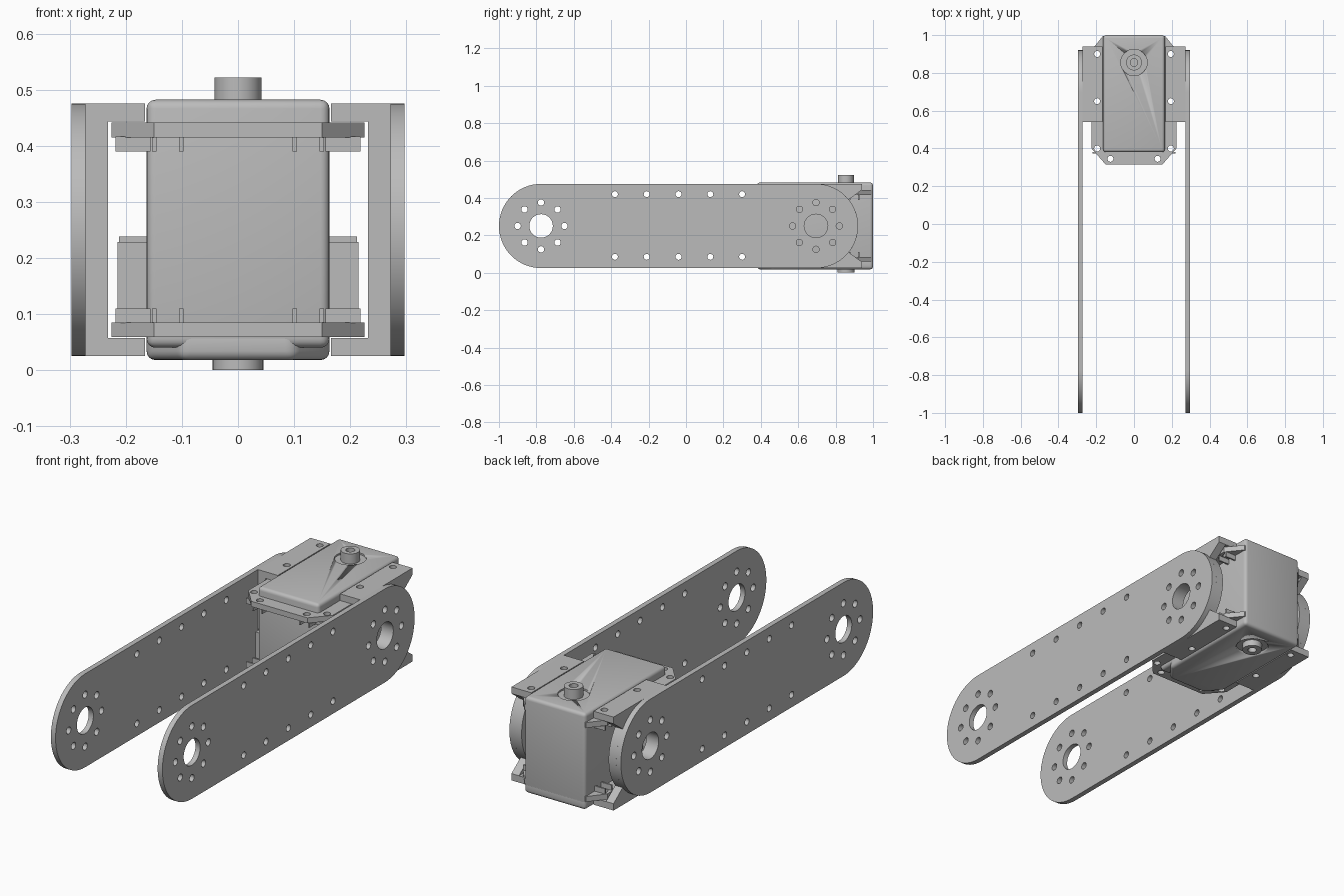
import bpy, bmesh
from math import cos, sin, pi, radians, asin
from mathutils import Matrix

if "Cube" in bpy.data.objects:
    bpy.data.objects.remove(bpy.data.objects["Cube"])

grey = bpy.data.materials.new("metal_grey")
grey.use_nodes = True
grey.diffuse_color = (0.5, 0.5, 0.5, 1)
grey.node_tree.nodes["Principled BSDF"].inputs["Base Color"].default_value = (0.5, 0.5, 0.5, 1)

MID = 0.25            # height of the symmetry plane
FRONT, REAR = -0.775, 0.695   # hole ring centres along y
R = 0.225             # rounded end radius of the arms


def arc(cx, cy, r, a0, a1, n):
    return [(cx + r * cos(a0 + (a1 - a0) * i / n), cy + r * sin(a0 + (a1 - a0) * i / n))
            for i in range(n + 1)]


def circle(cx, cy, r, n=24):
    return arc(cx, cy, r, 0, 2 * pi, n)[:-1]


def rect(x0, x1, y0, y1):
    return [(x0, y0), (x1, y0), (x1, y1), (x0, y1)]


def activate(obj):
    bpy.ops.object.select_all(action='DESELECT')
    obj.select_set(True)
    bpy.context.view_layer.objects.active = obj


def prism(name, outline, lo, hi, holes=(), sideways=False, bevel=0):
    """Extrude an outline with holes from lo to hi, along z or (sideways) along x."""
    curve = bpy.data.curves.new(name, 'CURVE')
    curve.dimensions = '2D'
    curve.fill_mode = 'BOTH'
    curve.extrude = (hi - lo) / 2
    for pts in [outline, *holes]:
        spline = curve.splines.new('POLY')
        spline.points.add(len(pts) - 1)
        for p, (u, v) in zip(spline.points, pts):
            p.co = (u, v, 0, 1)
        spline.use_cyclic_u = True
    obj = bpy.data.objects.new(name, curve)
    bpy.context.collection.objects.link(obj)
    activate(obj)
    bpy.ops.object.convert(target='MESH')
    obj = bpy.context.view_layer.objects.active
    obj.name = name
    turn = Matrix(((0, 0, 1), (1, 0, 0), (0, 1, 0))).to_4x4() if sideways else Matrix()
    bm = bmesh.new()
    bm.from_mesh(obj.data)
    bmesh.ops.remove_doubles(bm, verts=bm.verts, dist=1e-5)
    bmesh.ops.dissolve_limit(bm, angle_limit=0.01, verts=bm.verts, edges=bm.edges)
    bmesh.ops.transform(bm, matrix=turn @ Matrix.Translation((0, 0, (lo + hi) / 2)), verts=bm.verts)
    if bevel:
        sharp = [e for e in bm.edges if e.calc_face_angle(0) > 0.5]
        bmesh.ops.bevel(bm, geom=sharp, offset=bevel, segments=4, profile=0.5, affect='EDGES')
    bmesh.ops.recalc_face_normals(bm, faces=bm.faces)
    bm.to_mesh(obj.data)
    bm.free()
    obj.data.materials.clear()
    obj.data.materials.append(grey)
    bpy.ops.object.shade_smooth_by_angle(angle=radians(30))
    return obj


def cut(obj, cutter):
    mod = obj.modifiers.new("cut", 'BOOLEAN')
    mod.operation = 'DIFFERENCE'
    mod.object = cutter
    activate(obj)
    bpy.ops.object.modifier_apply(modifier=mod.name)
    bpy.data.objects.remove(cutter)


def ring(cy):
    """Large centre hole with eight small holes around it."""
    return [circle(cy, MID, 0.063, 32)] + [
        circle(cy + 0.125 * cos(k * pi / 4), MID + 0.125 * sin(k * pi / 4), 0.017, 16)
        for k in range(8)]


def span(side, a, b):
    return sorted((side * a, side * b))


# outlines shared by both sides
arm = arc(REAR, MID, R, -pi / 2, pi / 2, 32) + arc(FRONT, MID, R, pi / 2, 3 * pi / 2, 32)
row_holes = [circle(-0.38 + 0.17 * i, z, 0.016, 16) for i in range(5) for z in (0.085, 0.42)]
a = asin(0.141 / R)
wall = ([(0.54, 0.025), (0.94, 0.025), (0.94, 0.058)] + arc(REAR, MID, R, -a, a, 16)
        + [(0.94, 0.443), (0.94, 0.475), (0.54, 0.475)])

for side, label in ((1, "left"), (-1, "right")):
    # long arm and the channel bracket that joins it to the motor
    prism(label + "_arm", arm, *span(side, 0.272, 0.297), ring(FRONT) + ring(REAR) + row_holes, True)
    prism(label + "_bracket_wall", wall, *span(side, 0.232, 0.272), ring(REAR), True)
    flange_x = span(side, 0.166, 0.234)
    for z, level in ((0.025, "lower"), (0.443, "upper")):
        prism(f"{label}_{level}_flange", rect(*flange_x, 0.54, 0.94), z, z + 0.032,
              [circle(side * 0.195, y, 0.016, 16) for y in (0.65, 0.90)])
    # block on the side of the motor
    prism(label + "_side_block", rect(*span(side, 0.15, 0.215), 0.44, 0.56), 0.07, 0.228)
    prism(label + "_side_block_step", rect(*span(side, 0.15, 0.212), 0.46, 0.56), 0.22, 0.238)

# motor body with shallow recess around the output shaft
SHAFT_Y = 0.855
body = prism("motor_body", rect(-0.163, 0.163, 0.38, 1.0), 0.04, 0.482, bevel=0.016)
cut(body, prism("recess_cutter", circle(0, SHAFT_Y, 0.07, 32), 0.474, 0.5))
cap = prism("motor_bottom_cap", [(-0.1, 0.38), (0.1, 0.38), (0.163, 0.46), (0.163, 1.0),
                                 (-0.163, 1.0), (-0.163, 0.46)], 0.018, 0.075, bevel=0.016)
cut(cap, prism("recess_cutter", circle(0, SHAFT_Y, 0.075, 32), 0.0, 0.03))

# shafts
prism("output_shaft", circle(0, SHAFT_Y, 0.042, 32), 0.465, 0.522, [circle(0, SHAFT_Y, 0.02)])
prism("rear_shaft", circle(0, SHAFT_Y, 0.045, 32), 0.0, 0.035, [circle(0, SHAFT_Y, 0.02)])

# mounting ears with screw holes and ribs beneath each hole
ear = [(-0.15, 0.315), (0.15, 0.315), (0.225, 0.40), (0.225, 0.92), (0.165, 0.995),
       (-0.165, 0.995), (-0.225, 0.92), (-0.225, 0.40)]
screws = [(s * x, y) for s in (1, -1)
          for x, y in ((0.195, 0.40), (0.195, 0.65), (0.195, 0.90), (0.125, 0.345))]
ear_holes = [circle(x, y, 0.016, 16) for x, y in screws]
for z0, z1, r0, r1, level in ((0.415, 0.441, 0.39, 0.416, "upper"),
                              (0.059, 0.085, 0.084, 0.11, "lower")):
    prism(level + "_ear", ear, z0, z1, ear_holes)
    for x, y in screws:
        for d in (-0.024, 0.024):
            if abs(x) < 0.15:
                prism(level + "_ear_rib", rect(x + d - 0.004, x + d + 0.004, 0.325, 0.39), r0, r1)
            else:
                prism(level + "_ear_rib", rect(*sorted((x * 0.8, x * 1.12)),
                                               y + d - 0.004, y + d + 0.004), r0, r1)
